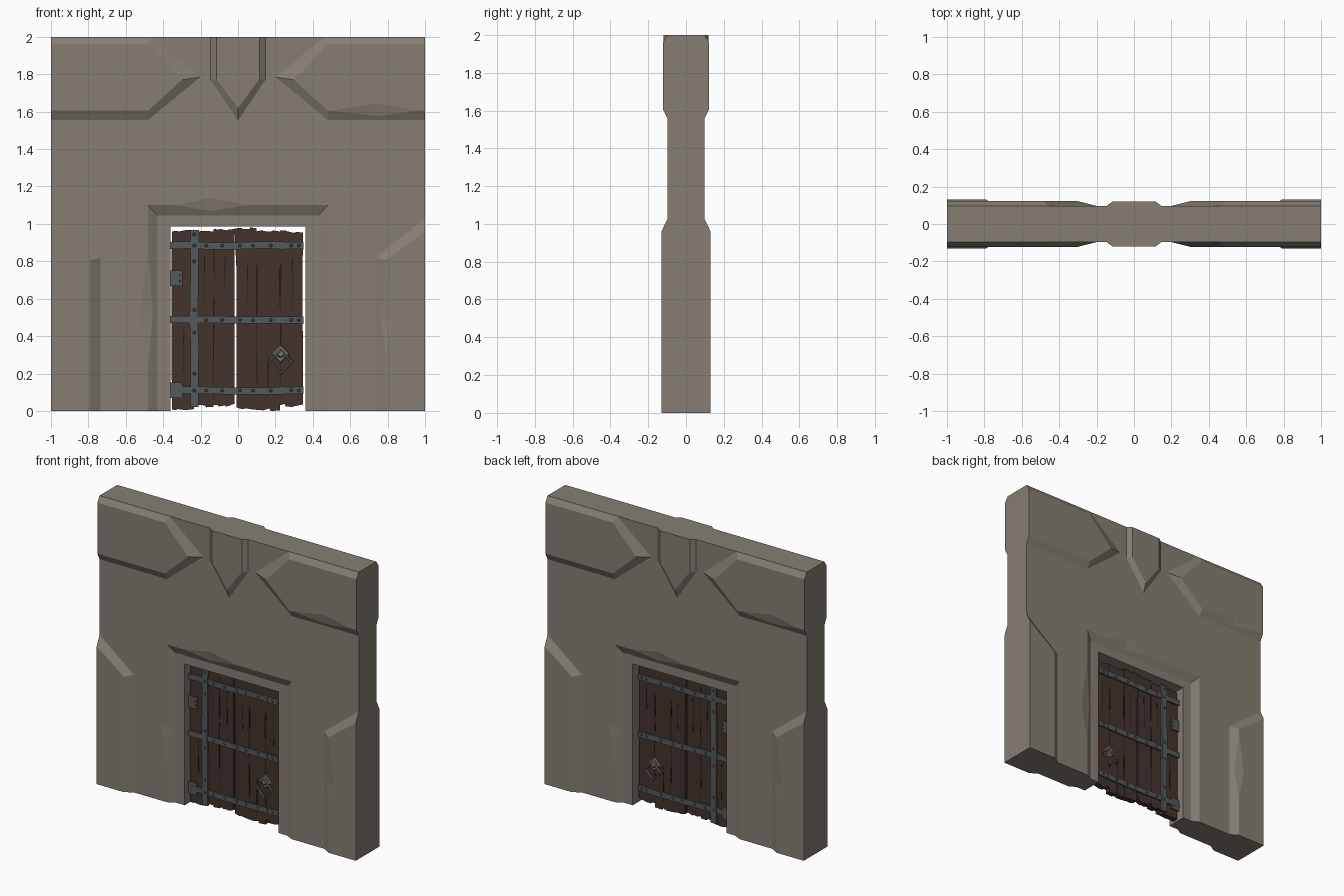
import bpy, bmesh, math, random
from mathutils import Vector

if "Cube" in bpy.data.objects:
    bpy.data.objects.remove(bpy.data.objects["Cube"])

random.seed(4)


def material(name, rgb):
    m = bpy.data.materials.new(name)
    m.diffuse_color = (*rgb, 1)
    m.use_nodes = True
    m.node_tree.nodes["Principled BSDF"].inputs["Base Color"].default_value = m.diffuse_color
    return m


STONE = material("taupe stone", (0.235, 0.208, 0.172))
WOOD = material("dark brown wood", (0.056, 0.034, 0.025))
CRACK = material("blackened crack", (0.016, 0.009, 0.007))
IRON = material("grey iron", (0.092, 0.101, 0.106))
HANDLE = material("worn steel", (0.19, 0.18, 0.16))


def finish(bm, name, mat):
    bmesh.ops.recalc_face_normals(bm, faces=bm.faces)
    me = bpy.data.meshes.new(name)
    bm.to_mesh(me)
    bm.free()
    if mat:
        me.materials.append(mat)
    ob = bpy.data.objects.new(name, me)
    bpy.context.collection.objects.link(ob)
    return ob


def loft(bm, rings, cyclic_points=True, cyclic_rings=False):
    """Skin rings of equal length and cap the open ends."""
    vs = [[bm.verts.new(p) for p in r] for r in rings]
    n, m = len(rings[0]), len(rings)
    for i in range(m if cyclic_rings else m - 1):
        a, b = vs[i], vs[(i + 1) % m]
        for j in range(n if cyclic_points else n - 1):
            k = (j + 1) % n
            bm.faces.new((a[j], a[k], b[k], b[j]))
    if cyclic_points:
        bm.faces.new(vs[0])
        bm.faces.new(vs[-1])
    else:
        bm.faces.new([r[0] for r in vs])
        bm.faces.new([r[-1] for r in vs])


def slab(bm, base, y0, y1, top=None):
    """Solid from an x-z outline at y0 to a (possibly smaller) outline at y1."""
    loft(bm, [[(x, y0, z) for x, z in base], [(x, y1, z) for x, z in top or base]])


def box(bm, x0, x1, y0, y1, z0, z1):
    slab(bm, [(x0, z0), (x1, z0), (x1, z1), (x0, z1)], y0, y1)


def chip(ob, points, turn=1):
    """Knock a faceted chip off an edge."""
    bm = bmesh.new()
    for x, y, z in points:
        bm.verts.new((x * turn, y * turn, z))
    bmesh.ops.convex_hull(bm, input=bm.verts)
    cutter = finish(bm, "chip_cutter", None)
    cutter.hide_render = True
    mod = ob.modifiers.new("chip", 'BOOLEAN')
    mod.operation, mod.solver, mod.object = 'DIFFERENCE', 'EXACT', cutter
    bpy.context.view_layer.objects.active = ob
    bpy.ops.object.modifier_apply(modifier=mod.name)
    bpy.data.objects.remove(cutter)


# Wall: an arch-shaped section swept around the doorway, with a bevelled recess
CORE = 0.097
section = [(1, 2, -CORE), (0.48, 1.1, -CORE), (0.43, 1.045, -0.07), (0.362, 0.985, -0.07)]
section += [(a, h, -y) for a, h, y in reversed(section)]
bm = bmesh.new()
loft(bm, [[(-a, y, 0), (-a, y, h), (a, y, h), (a, y, 0)] for a, h, y in section], False, True)
wall = finish(bm, "wall", STONE)
for turn in (1, -1):
    chip(wall, [(-.33, -CORE, 1.1), (.05, -CORE, 1.1), (-.15, -CORE, 1.14),
                (-.15, -.0813, 1.068), (-.15, -.13, 1.08)], turn)
    chip(wall, [(-.48, -CORE, .25), (-.48, -CORE, .85), (-.53, -CORE, .52),
                (-.455, -.0835, .52), (-.46, -.13, .5)], turn)

# Raised stones: base outline, face outline, face depth
low = ([(1, 0), (.735, 0), (.735, .82), (1, 1.03)],
       [(1, 0), (.79, 0), (.79, .805), (1, .96)], -.13)
high = ([(1, 1.555), (.48, 1.555), (.2, 1.785), (.46, 2), (1, 2)],
        [(1, 1.605), (.48, 1.605), (.3, 1.77), (.48, 1.96), (1, 1.96)], -.122)
key = ([(-.147, 2), (-.147, 1.77), (0, 1.552), (.147, 1.77), (.147, 2)],
       [(-.115, 2), (-.115, 1.775), (0, 1.62), (.115, 1.775), (.115, 2)], -.12)
chips = {
    "upper_stone_right": [(.5, -.122, 1.605), (.95, -.122, 1.605), (.75, -.122, 1.645),
                          (.75, -.107, 1.575), (.75, -.16, 1.59)],
    "lower_stone_right": [(.79, -.13, .3), (.79, -.13, .78), (.83, -.13, .48),
                          (.76, -.112, .48), (.75, -.15, .48)],
}
for name, (base, face, depth), s in (
        ("lower_stone_left", low, -1), ("lower_stone_right", low, 1),
        ("upper_stone_left", high, -1), ("upper_stone_right", high, 1), ("keystone", key, 1)):
    bm = bmesh.new()
    slab(bm, [(x * s, z) for x, z in base], -CORE + .0005, depth, [(x * s, z) for x, z in face])
    ob = finish(bm, name, STONE)
    if name in chips:
        chip(ob, chips[name])
    back = ob.copy()                       # the back is the front turned half round
    back.name = name + "_back"
    back.rotation_euler.z = math.pi
    bpy.context.collection.objects.link(back)

# Door planks with ragged ends
edges = [(-.353, -.235), (-.235, -.130), (-.130, -.020), (-.008, .1), (.1, .225), (.225, .347)]
ends = [(.012, .963), (.025, .958), (.03, .968), (.012, .978), (.005, .963), (.03, .958)]
bm = bmesh.new()
for i, ((x0, x1), (z0, z1)) in enumerate(zip(edges, ends)):
    rnd = lambda a: random.uniform(-a, a)
    out = [(x0 + (x1 - x0) * t, z0 + rnd(.009)) for t in (0, .2, .25, .55, .6, 1)]
    out += [(x1 + (rnd(.004) if i == 5 else 0), z) for z in (.3, .52, .75)]
    out += [(x0 + (x1 - x0) * t, z1 + rnd(.007)) for t in (1, .7, .62, .3, .25, 0)]
    # the third gap closes towards the top
    if i == 3:
        out[-1] = (-.019, out[-1][1])
    out += [(x0 + (rnd(.004) if i == 0 else 0), z) for z in (.75, .52, .3)]
    d = .019 + .0015 * (i % 2)
    slab(bm, out, -d, d)
finish(bm, "door_planks", WOOD)

# Cracks between and within planks: thin dark slivers on both sides
bm = bmesh.new()
for x, z0, z1, w in ((-.13, .02, .62, .005), (-.128, .6, .94, .003), (.1, .2, .8, .005),
                     (.102, .03, .3, .003), (.225, .5, .8, .008), (.228, .1, .5, .004),
                     (-.29, .2, .45, .003), (-.07, .6, .85, .003), (.16, .02, .3, .004),
                     (-.18, .55, .85, .003), (.05, .55, .8, .003), (.29, .55, .85, .003)):
    out = [(x - w, z1 - .06), (x, z0), (x + w, z1 - .04), (x + w * .5, z1)]
    for s in (1, -1):
        slab(bm, out, s * .019, s * .0212)
finish(bm, "plank_cracks", CRACK)


def both_sides(ob):
    """Repeat front hardware on the back of the door."""
    ob.modifiers.new("mirror", 'MIRROR').use_axis = (False, True, False)
    ob.modifiers["mirror"].use_mirror_merge = False


def band(bm, start, end, half, y0, y1, steps=6):
    """Hammered iron strip with a slightly uneven outline."""
    a, b = Vector(start), Vector(end)
    side = Vector((-(b - a).y, (b - a).x)).normalized()
    left, right = [], []
    for i in range(steps + 1):
        p = a.lerp(b, i / steps) + side * random.uniform(-.003, .003)
        left.append(p + side * half)
        right.append(p - side * half)
    slab(bm, [tuple(p) for p in left + right[::-1]], y0, y1)


# Iron straps
STRAPS = (.884, .487, .11)
bm = bmesh.new()
for z in STRAPS:
    band(bm, (-.362, z), (.349, z), .019, -.018, -.030)
    box(bm, .229, .247, -.018, -.033, z - .021, z + .021)
both_sides(finish(bm, "horizontal_straps", IRON))
bm = bmesh.new()
band(bm, (-.234, .02), (-.234, .967), .022, -.018, -.034)
both_sides(finish(bm, "vertical_strap", IRON))

# Hinge plates
bm = bmesh.new()
for z in (.71, .11):
    box(bm, -.362, -.298, -.018, -.0285, z - .041, z + .041)
    box(bm, -.362, -.335, 0, -.0285, z - .03, z + .03)
both_sides(finish(bm, "hinge_plates", IRON))

# Rivets
bm = bmesh.new()
spots = [(x, z, .030) for z in STRAPS for x in (-.17, -.085, .01, .08, .175, .285, .325)]
spots += [(-.234, z, .034) for z in (.945, .884, .8, .54, .42, .2, .11)]
spots += [(-.31, z, .0285) for z in (.695, .725)]
for x, z, y in spots:
    r = .011 if y > .029 else .006
    ring = [(math.cos(k * math.pi / 3), math.sin(k * math.pi / 3)) for k in range(6)]
    slab(bm, [(x + r * c, z + r * s) for c, s in ring], -y + .002, -y - .006,
         [(x + r * .55 * c, z + r * .55 * s) for c, s in ring])
both_sides(finish(bm, "rivets", IRON))

# Handle: diamond back plate, round boss and hanging square ring
hx, hz = .228, .305
bm = bmesh.new()
diamond = lambda r: [(hx + r, hz), (hx, hz + r), (hx - r, hz), (hx, hz - r)]
slab(bm, diamond(.05), -.018, -.028, diamond(.042))
octagon = lambda r: [(hx + r * math.cos(k * math.pi / 4), hz + r * math.sin(k * math.pi / 4))
                     for k in range(8)]
slab(bm, octagon(.022), -.026, -.043, octagon(.014))
both_sides(finish(bm, "handle_plate", HANDLE))
bm = bmesh.new()
rings = []
for k in range(4):
    a = k * math.pi / 2
    rings.append([(hx + math.cos(a) * (.06 + .008 * math.cos(b)),
                   -.038 + .008 * math.sin(b),
                   hz - .042 + math.sin(a) * (.06 + .008 * math.cos(b)))
                  for b in (j * math.pi / 3 for j in range(6))])
loft(bm, rings, True, True)
inner_caps = [f for f in bm.faces if len(f.verts) == 6]
bmesh.ops.delete(bm, geom=inner_caps, context='FACES_ONLY')
both_sides(finish(bm, "handle_ring", HANDLE))
